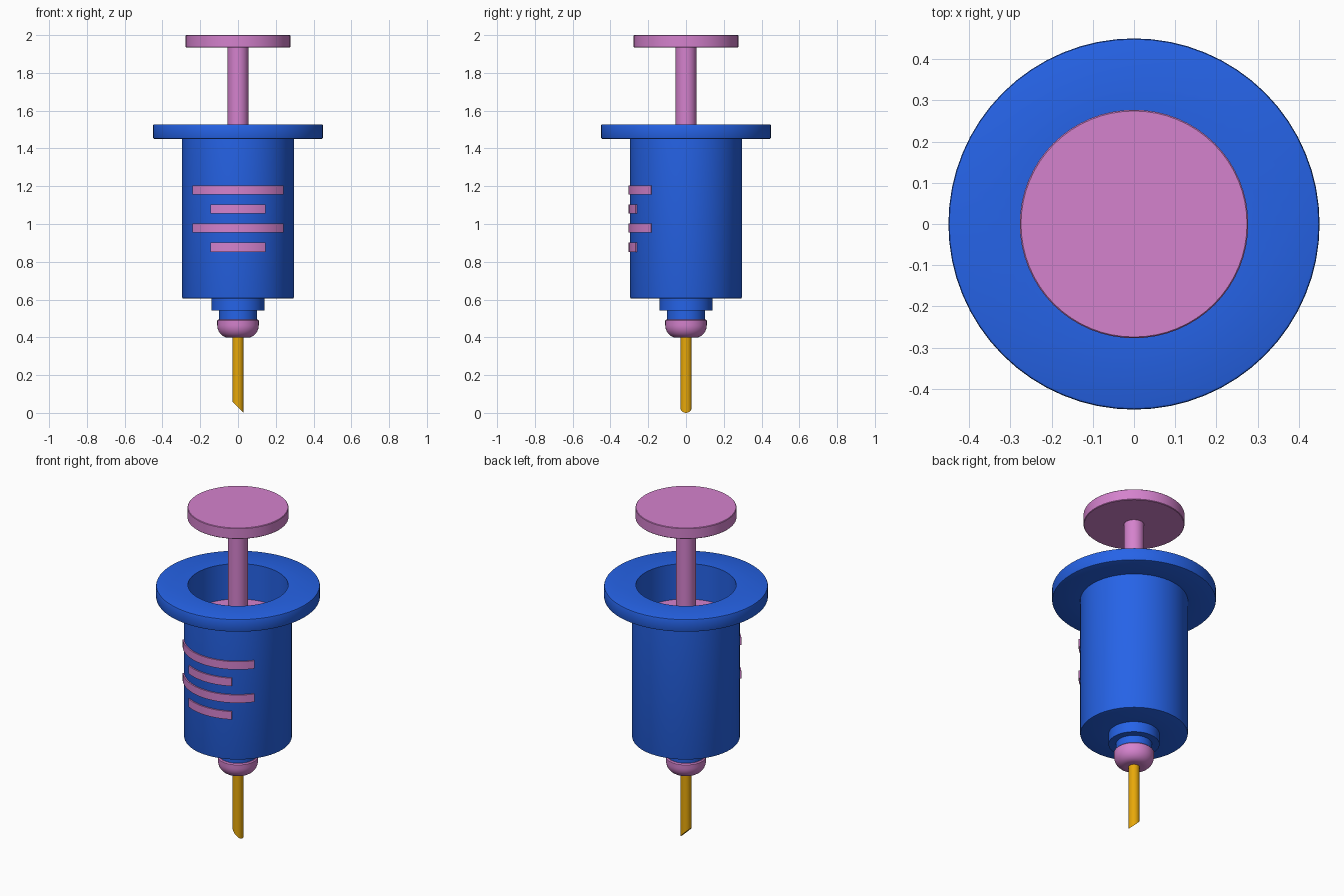
import bpy, bmesh, math

if "Cube" in bpy.data.objects:
    bpy.data.objects.remove(bpy.data.objects["Cube"])

def material(name, rgb):
    m = bpy.data.materials.new(name)
    m.diffuse_color = (*rgb, 1)
    m.use_nodes = True
    m.node_tree.nodes["Principled BSDF"].inputs["Base Color"].default_value = m.diffuse_color
    return m

BLUE = material("blue", (0.019, 0.125, 0.80))
PINK = material("pink", (0.66, 0.223, 0.61))
GOLD = material("gold", (0.82, 0.40, 0.003))

def finish(name, bm, mat):
    bmesh.ops.remove_doubles(bm, verts=bm.verts, dist=1e-5)
    bmesh.ops.recalc_face_normals(bm, faces=bm.faces)
    me = bpy.data.meshes.new(name)
    bm.to_mesh(me)
    bm.free()
    me.materials.append(mat)
    ob = bpy.data.objects.new(name, me)
    bpy.context.collection.objects.link(ob)
    bpy.ops.object.select_all(action='DESELECT')
    ob.select_set(True)
    bpy.context.view_layer.objects.active = ob
    bpy.ops.object.shade_smooth_by_angle(angle=math.radians(35))
    return ob

def lathe(name, profile, mat, steps=64):
    """Spin (radius, z) points about the z axis."""
    bm = bmesh.new()
    vs = [bm.verts.new((r, 0, z)) for r, z in profile]
    es = [bm.edges.new(p) for p in zip(vs, vs[1:])]
    bmesh.ops.spin(bm, geom=vs + es, cent=(0, 0, 0), axis=(0, 0, 1),
                   angle=2 * math.pi, steps=steps, use_duplicate=False)
    return finish(name, bm, mat)

def stripe(name, z0, z1, half_angle, mat, r0=0.294, r1=0.304, n=20):
    """Thin curved plate on the front of the barrel."""
    bm = bmesh.new()
    rings = []
    for i in range(n + 1):
        a = -math.pi / 2 + half_angle * (2 * i / n - 1)
        rings.append([bm.verts.new((r * math.cos(a), r * math.sin(a), z))
                      for r, z in ((r0, z0), (r1, z0), (r1, z1), (r0, z1))])
    for a, b in zip(rings, rings[1:]):
        for k in range(4):
            bm.faces.new((a[k], a[(k + 1) % 4], b[(k + 1) % 4], b[k]))
    bm.faces.new(rings[0])
    bm.faces.new(rings[-1])
    return finish(name, bm, mat)

# Hollow barrel with finger flange and stepped nozzle
lathe("barrel", [
    (0, 0.493), (0.10, 0.493), (0.10, 0.541), (0.14, 0.541), (0.14, 0.605),
    (0.288, 0.605), (0.294, 0.607), (0.296, 0.613), (0.296, 1.451),
    (0.443, 1.451), (0.448, 1.453), (0.45, 1.458), (0.45, 1.521),
    (0.448, 1.526), (0.443, 1.528), (0.275, 1.528), (0.275, 0.65), (0, 0.65)], BLUE)

# Plunger: seal, rod and thumb cap
lathe("plunger_seal", [(0, 1.2), (0.273, 1.2), (0.273, 1.315), (0, 1.315)], PINK)
lathe("plunger_rod", [(0, 1.30), (0.055, 1.30), (0.055, 1.94), (0, 1.94)], PINK, 32)
lathe("thumb_cap", [(0, 1.934), (0.274, 1.934), (0.277, 1.937), (0.277, 1.997),
                    (0.274, 2.0), (0, 2.0)], PINK)

# Rounded needle hub
hub = [(0, 0.494), (0.104, 0.494), (0.11, 0.488)]
hub += [(0.05 + 0.06 * math.cos(t), 0.465 - 0.067 * math.sin(t))
        for t in (math.pi / 2 * i / 10 for i in range(11))]
lathe("needle_hub", hub + [(0, 0.398)], PINK, 48)

# Needle with slanted tip
needle = lathe("needle", [(0, 0.03), (0.03, 0.03), (0.03, 0.41), (0, 0.41)], GOLD, 32)
for v in needle.data.vertices:
    if v.co.z < 0.1:
        v.co.z = 0.03 - v.co.x

# Measuring stripes, alternating long and short
for i in range(4):
    z = 1.18 - 0.101 * i
    half_width = (0.24, 0.145)[i % 2]
    stripe(f"measuring_stripe_{i + 1}", z - 0.024, z + 0.024,
           math.asin(half_width / 0.304), PINK)
